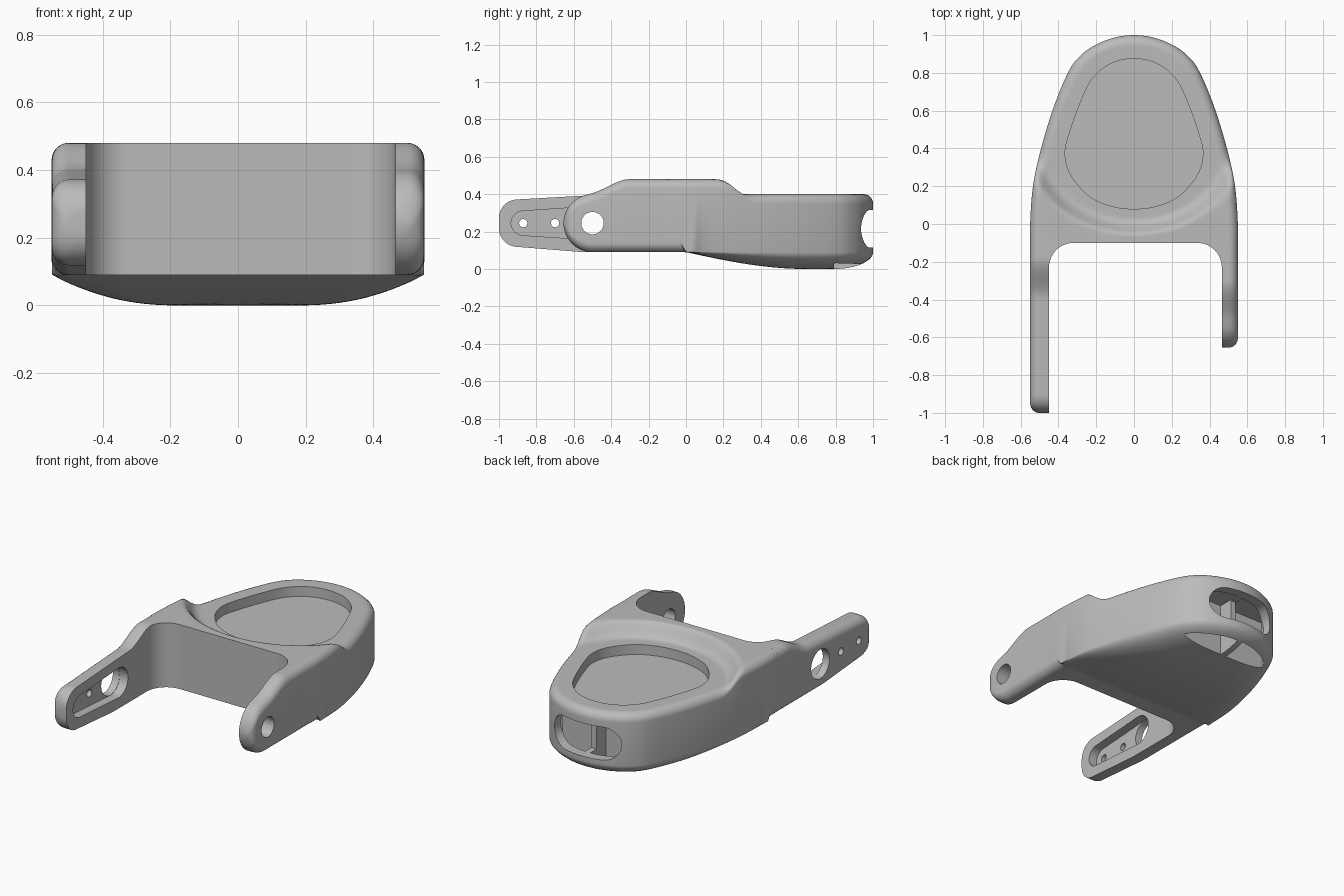
import bpy, bmesh, math
from mathutils import Vector
from mathutils.geometry import intersect_point_line

cube = bpy.data.objects.get("Cube")
if cube:
    bpy.data.objects.remove(cube, do_unlink=True)

grey = bpy.data.materials.new("light grey")
grey.use_nodes = True
COLOUR = (0.5, 0.5, 0.5, 1)
grey.diffuse_color = COLOUR
grey.node_tree.nodes["Principled BSDF"].inputs["Base Color"].default_value = COLOUR

FLOOR, TOP, RIM, FILLET = 0.09, 0.48, 0.40, 0.05
FRONT, WIDE, MID_Z = -0.1, 0.55, 0.245


def clamp(t):
    return max(0.0, min(1.0, t))


def ease(a, b, v):
    t = clamp((v - a) / (b - a))
    return t * t * (3 - 2 * t)


def round_drop(d, r):
    """How far a rounded edge of radius r has fallen at distance d from the edge."""
    d = max(0.0, min(d, r))
    return r - math.sqrt(max(0.0, r * r - (r - d) ** 2))


def spline(points, steps, closed=False):
    pts = [Vector(p) for p in points]
    n, out = len(pts), []
    get = (lambda i: pts[i % n]) if closed else (lambda i: pts[max(0, min(n - 1, i))])
    for i in range(n if closed else n - 1):
        a, b, c, d = (get(i + k) for k in (-1, 0, 1, 2))
        for s in range(steps):
            t = s / steps
            out.append(0.5 * (2 * b + (c - a) * t + (2 * a - 5 * b + 4 * c - d) * t ** 2
                              + (3 * b - a - 3 * c + d) * t ** 3))
    return out if closed else out + [pts[-1]]


def mirrored(half):
    """Half outline from +x to the centre line, continued on the -x side."""
    return half + [(-x, y) for x, y in reversed(half) if x > 0]


def finish(bm, name):
    bmesh.ops.remove_doubles(bm, verts=bm.verts, dist=1e-5)
    bmesh.ops.recalc_face_normals(bm, faces=bm.faces)
    mesh = bpy.data.meshes.new(name)
    bm.to_mesh(mesh)
    bm.free()
    mesh.materials.append(grey)
    obj = bpy.data.objects.new(name, mesh)
    bpy.context.collection.objects.link(obj)
    return obj


def loft(rings, name):
    """Skin closed rings of equal length and cap both ends."""
    bm = bmesh.new()
    rows = [[bm.verts.new(p) for p in ring] for ring in rings]
    n = len(rows[0])
    for a, b in zip(rows, rows[1:]):
        for i in range(n):
            j = (i + 1) % n
            bm.faces.new((a[i], a[j], b[j], b[i]))
    bm.faces.new(rows[0])
    bm.faces.new(rows[-1])
    return finish(bm, name)


def prism(points, axis, lo, hi, name="cutter"):
    place = {"x": lambda u, v, w: (w, u, v), "y": lambda u, v, w: (u, w, v),
             "z": lambda u, v, w: (u, v, w)}[axis]
    return loft([[place(u, v, w) for u, v in points] for w in (lo, hi)], name)


def capsule(u0, r0, u1, r1, v, n=20):
    """Outline around two circles; equal centres give a plain circle."""
    eps = 0.01 if u0 == u1 else 0
    out = []
    for u, r, start in ((u0, r0, math.pi / 2), (u1, r1, -math.pi / 2)):
        for k in range(n + 1):
            a = start + eps + (math.pi - 2 * eps) * k / n
            out.append((u + r * math.cos(a), v + r * math.sin(a)))
    return out


def activate(obj):
    bpy.ops.object.select_all(action="DESELECT")
    obj.select_set(True)
    bpy.context.view_layer.objects.active = obj


def cut(obj, cutters):
    activate(obj)
    for cutter in cutters:
        mod = obj.modifiers.new("cut", "BOOLEAN")
        mod.operation, mod.solver, mod.object = "DIFFERENCE", "EXACT", cutter
        bpy.ops.object.modifier_apply(modifier=mod.name)
        bpy.data.objects.remove(cutter, do_unlink=True)
    bpy.ops.object.shade_smooth_by_angle(angle=math.radians(35))


# Body: plan outline with sculpted top and rounded underside
half_plan = [(WIDE, FRONT), (WIDE, 0), (0.535, 0.2), (0.492, 0.4), (0.425, 0.62), (0.345, 0.81),
             (0.28, 0.895), (0.2, 0.95), (0.1, 0.988), (0, 1)]
outer = spline(mirrored(half_plan), 6)
edge = [p for p in outer if p.x >= -0.1]
front = [Vector((-WIDE * math.cos(math.pi * j / 44), FRONT)) for j in range(1, 44)]
plan = outer + front


def edge_distance(p):
    q = Vector((abs(p.x), p.y))
    best = 9.0
    for a, b in zip(edge, edge[1:]):
        near, t = intersect_point_line(q, a, b)
        near = a + (b - a) * clamp(t)
        best = min(best, (q - near.to_2d()).length)
    return best


def body_top(p, d):
    reach = math.hypot(p.x / 0.60, (p.y - 0.47) / 0.53) if p.y < 0.47 else 0
    step = ease(0, 1, clamp((reach - 0.82) / 0.18) ** 1.4)
    return RIM + (TOP - RIM) * step - round_drop(0, FILLET) + FILLET - round_drop(d, FILLET)


def body_bottom(p, d):
    if p.y < 0:
        return FLOOR + round_drop(d, FILLET)
    depth = FLOOR * math.sin(math.pi / 2 * clamp(p.y / 0.65))
    return FLOOR - depth * math.sqrt(1 - (1 - clamp(d / 0.21)) ** 2)


scales = [1, 0.998, 0.992, 0.982, 0.968, 0.952, 0.934, 0.916]
scales += [0.9 - 0.018 * k for k in range(23)] + [0.4, 0.25, 0.1]
centre = Vector((0, 0.4))
upper, lower = [], []
for k in scales:
    flat = [centre + (p - centre) * k for p in plan]
    dist = [edge_distance(p) for p in flat]
    upper.append([(p.x, p.y, body_top(p, d)) for p, d in zip(flat, dist)])
    lower.append([(p.x, p.y, body_bottom(p, d)) for p, d in zip(flat, dist)])
body = loft(lower[::-1] + upper, "body")

# Body cuts: top recess, tail slot, two pockets open below with a rib between
half_recess = [(0.12, 0.095), (0.24, 0.15), (0.335, 0.26), (0.365, 0.37), (0.342, 0.48),
               (0.285, 0.64), (0.22, 0.77), (0.12, 0.85), (0, 0.875)]
recess = spline([(0, 0.08)] + mirrored(half_recess), 6, closed=True)
cutters = [prism(recess, "z", 0.34, 0.7)]
shell = [centre + (p - centre) * 0.9 for p in outer]
tail = [p for p in shell if p.y > 0.79]
RIB = 0.018
for side in (1, -1):
    arc = [p for p in tail if p.x * side > RIB]
    arc.sort(key=lambda p: p.x * side)
    pocket = [(RIB * side, 0.79), (RIB * side, 0.939)] + [tuple(p) for p in arc]
    pocket.append((arc[-1].x, 0.79))
    cutters.append(prism(pocket, "z", -0.1, 0.32))
cutters.append(prism(capsule(-0.125, 0.1, 0.125, 0.1, 0.215), "y", 0.88, 1.2))
cut(body, cutters)


# Arms: rounded-edge sections swept from the tip to the body
def short_top(y):
    return MID_Z + math.sqrt(max(1e-5, 0.155 ** 2 - min(0, y + 0.5) ** 2)) + 0.08 * ease(-0.54, -0.3, y)


def short_bottom(y):
    return MID_Z - math.sqrt(max(1e-5, 0.155 ** 2 - min(0, y + 0.5) ** 2))


def long_top(y):
    slope = 0.372 + 0.028 * clamp((y + 0.9) / 0.5)
    return slope + 0.08 * ease(-0.4, -0.18, y) - round_drop(y + 1, 0.1)


def long_bottom(y):
    return 0.118 - 0.028 * clamp((y + 0.9) / 0.35) + round_drop(y + 1, 0.1)


def arm(name, side, tip, inner, top, bottom):
    bend = 0.13
    start, stop = tip + 0.16, FRONT - bend
    quarter = [math.pi / 2 * k / 14 for k in range(15)]
    ys = [tip + 0.16 * (1 - math.cos(a)) for a in quarter]
    ys += [start + (stop - start) * k / 30 for k in range(1, 30)]
    ys += [stop + bend * math.sin(a) for a in quarter]
    rings = []
    for y in ys:
        zt, zb = top(y), bottom(y)
        x_out = WIDE - round_drop(y - tip, FILLET)
        x_in = inner - round_drop(FRONT - y, bend)
        r = min(FILLET, (zt - zb) * 0.49)
        ring = [(x_in, zb)]
        for zc, a0 in ((zb + r, -math.pi / 2), (zt - r, 0)):
            for k in range(9):
                a = a0 + math.pi / 2 * k / 8
                ring.append((x_out - r + r * math.cos(a), zc + r * math.sin(a)))
        ring.append((x_in, zt))
        rings.append([(side * x, y, z) for x, z in ring])
    return loft(rings, name)


# Short left arm with one pivot hole
left_arm = arm("left_arm", 1, -0.655, 0.465, short_top, short_bottom)
cut(left_arm, [prism(capsule(-0.5, 0.06, -0.5, 0.06, MID_Z), "x", 0.3, 0.7)])

# Long right arm with an inner tapered channel, a large hole and two small holes
right_arm = arm("right_arm", -1, -1, 0.45, long_top, long_bottom)
cut(right_arm, [prism(capsule(-0.87, 0.065, -0.5, 0.09, MID_Z), "x", -0.505, -0.4)]
    + [prism(capsule(y, r, y, r, MID_Z), "x", -0.7, -0.3)
       for y, r in ((-0.5, 0.088), (-0.7, 0.022), (-0.87, 0.022))])
